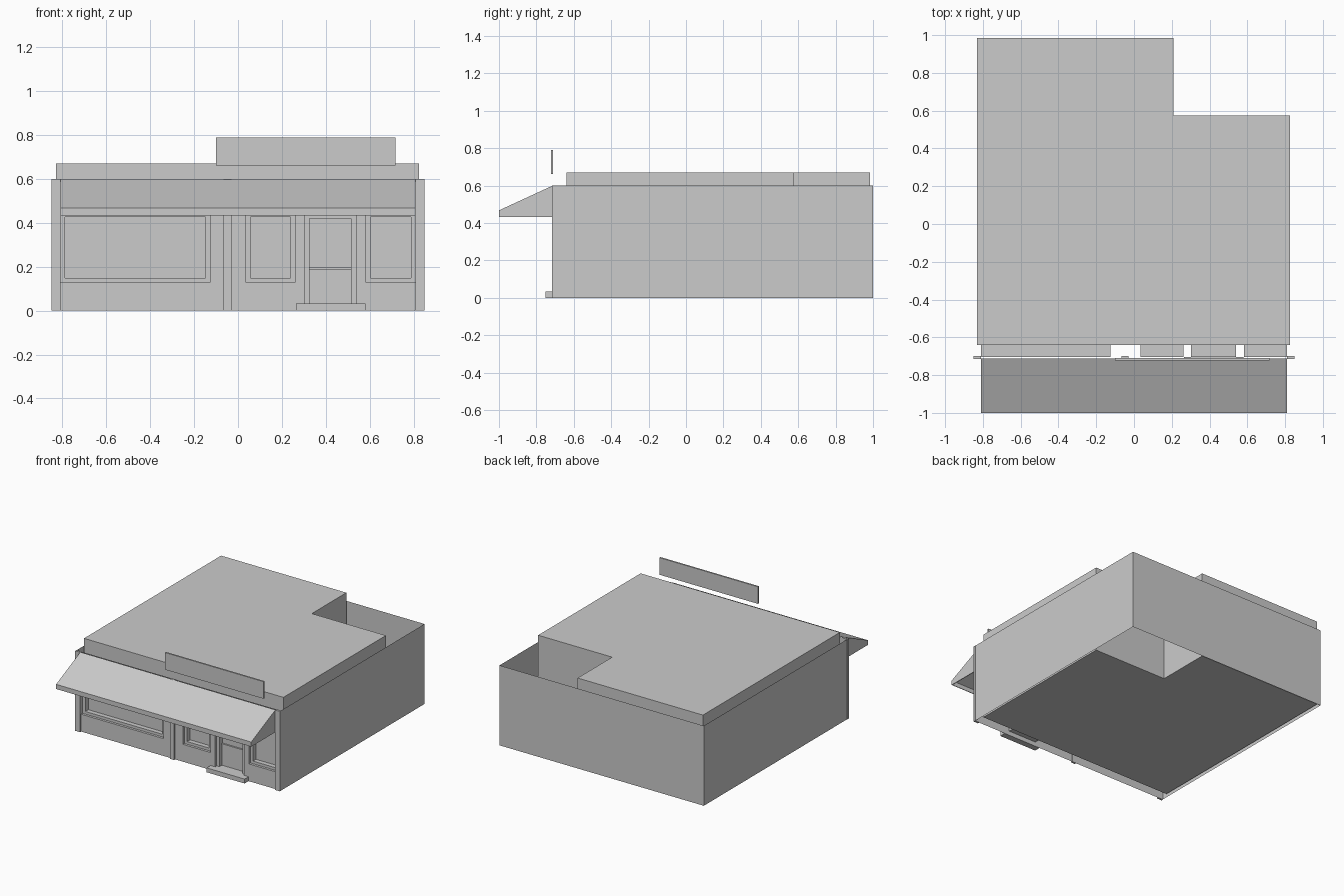
import bpy, bmesh

if "Cube" in bpy.data.objects:
    bpy.data.objects.remove(bpy.data.objects["Cube"])

FRONT, BACK, GLASS = -0.703, 1.0, -0.65
TOP = 0.6


def finish(name, bm, recalc=True):
    if recalc:
        bmesh.ops.recalc_face_normals(bm, faces=bm.faces)
    me = bpy.data.meshes.new(name)
    bm.to_mesh(me)
    bm.free()
    ob = bpy.data.objects.new(name, me)
    bpy.context.collection.objects.link(ob)
    return ob


def box(name, x, y, z):
    bm = bmesh.new()
    bmesh.ops.create_cube(bm, size=1)
    for v in bm.verts:
        v.co = [r[0] + (c + 0.5) * (r[1] - r[0]) for c, r in zip(v.co, (x, y, z))]
    return finish(name, bm)


def prism(name, pts, z0, z1):
    bm = bmesh.new()
    face = bm.faces.new([bm.verts.new((x, y, z0)) for x, y in pts])
    ext = bmesh.ops.extrude_face_region(bm, geom=[face], use_keep_orig=True)
    for v in ext["geom"]:
        if isinstance(v, bmesh.types.BMVert):
            v.co.z = z1
    return finish(name, bm)


def frame(name, x, z, y, left, right, bottom, top):
    # rectangular ring around a pane
    box(name + "_left", (x[0], x[0] + left), y, z)
    box(name + "_right", (x[1] - right, x[1]), y, z)
    inner = (x[0] + left, x[1] - right)
    if bottom:
        box(name + "_bottom", inner, y, (z[0], z[0] + bottom))
    box(name + "_top", inner, y, (z[1] - top, z[1]))


# L-shaped inner building block with its raised roof
prism("building_core", [(-0.83, -0.64), (0.825, -0.64), (0.825, 0.575),
                        (0.21, 0.575), (0.21, 0.985), (-0.83, 0.985)], 0.01, 0.67)

# thin outer walls: right, back, left
bm = bmesh.new()
path = [(0.848, FRONT), (0.848, BACK), (-0.848, BACK), (-0.848, FRONT)]
cols = [[bm.verts.new((x, y, z)) for z in (0, TOP)] for x, y in path]
for a, b in zip(cols, cols[1:]):
    bm.faces.new((a[0], b[0], b[1], a[1]))
finish("outer_walls", bm, recalc=False)

# openings: x range, bottom height
openings = {
    "large_window": ((-0.81, -0.125), 0.13),
    "middle_window": ((0.035, 0.262), 0.13),
    "door": ((0.303, 0.54), 0.033),
    "right_window": ((0.582, 0.81), 0.13),
}
HEAD = 0.45

# front wall sheet with holes and reveals
xs = sorted({-0.848, 0.848} | {x for r, _ in openings.values() for x in r})
zs = [0, 0.033, 0.13, HEAD, TOP]
bm = bmesh.new()
grid = [[bm.verts.new((x, FRONT, z)) for z in zs] for x in xs]
for i in range(len(xs) - 1):
    for j in range(len(zs) - 1):
        hole = any(r[0] <= xs[i] < r[1] and low <= zs[j] < HEAD
                   for r, low in openings.values())
        if not hole:
            bm.faces.new((grid[i][j], grid[i + 1][j], grid[i + 1][j + 1], grid[i][j + 1]))
rim = []
for e in bm.edges:
    mid = (e.verts[0].co + e.verts[1].co) / 2
    if e.is_boundary and abs(mid.x) < 0.84 and 0.001 < mid.z < TOP - 0.001:
        rim.append(e)
ext = bmesh.ops.extrude_edge_only(bm, edges=rim)
for v in ext["geom"]:
    if isinstance(v, bmesh.types.BMVert):
        v.co.y = -0.64
bmesh.ops.delete(bm, geom=[v for v in bm.verts if not v.link_faces], context='VERTS')
finish("front_wall", bm)

# frames and panes
for name, (x, low) in openings.items():
    z = (low, HEAD)
    if name == "door":
        frame("door_frame", x, z, (-0.685, GLASS), 0.022, 0.025, 0, 0.03)
        box("door_rail", (0.325, 0.515), (-0.662, GLASS), (0.188, 0.198))
        box("door_panel", (0.325, 0.515), (-0.655, -0.642), (low, 0.188))
    else:
        frame(name + "_frame", x, z, (-0.685, GLASS), 0.022, 0.022, 0.02, 0.022)
    box(name + "_pane", x, (GLASS, -0.642), z)

# pilasters
for name, x in (("left_pilaster", (-0.85, -0.81)), ("middle_pilaster", (-0.065, -0.03)),
                ("right_pilaster", (0.81, 0.85))):
    box(name, x, (-0.716, -0.7), (0, TOP))

# doorstep
box("doorstep", (0.265, 0.58), (-0.75, FRONT), (0, 0.033))

# awning: hollow shell open below
bm = bmesh.new()
prof = [(-0.713, TOP), (-1.0, 0.468), (-1.0, 0.433), (-0.713, 0.433)]
L, R = [[bm.verts.new((x, y, z)) for y, z in prof] for x in (-0.81, 0.81)]
for i in (0, 1):
    bm.faces.new((L[i], L[i + 1], R[i + 1], R[i]))
bm.faces.new(L[::-1])
bm.faces.new(R)
awning = finish("awning", bm)
mod = awning.modifiers.new("thickness", 'SOLIDIFY')
mod.thickness = 0.006
mod.offset = -1

# blank sign board above the awning
box("sign_board", (-0.10, 0.718), (-0.722, -0.71), (0.662, 0.79))
